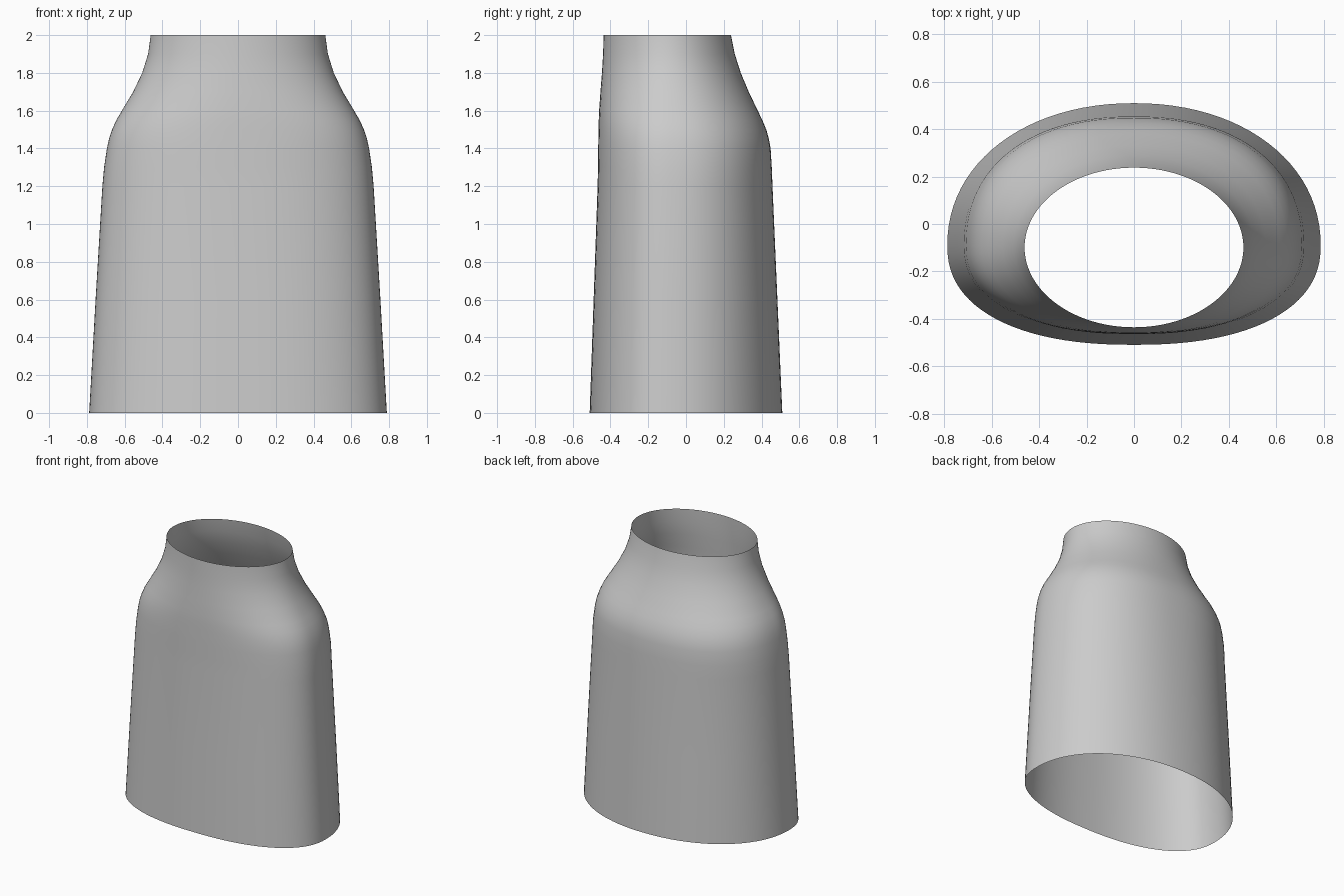
import bpy, bmesh
from math import sin, cos, tau

# Section profile: z, half width, front y, back y, y of widest point, front and back squareness
SECTIONS = [
    (0.00, 0.788, -0.510, 0.510, -0.090, 2.30, 2.10),
    (0.60, 0.754, -0.489, 0.484, -0.090, 2.30, 2.15),
    (1.20, 0.718, -0.468, 0.458, -0.090, 2.30, 2.20),
    (1.30, 0.709, -0.466, 0.454, -0.090, 2.30, 2.25),
    (1.40, 0.694, -0.465, 0.448, -0.090, 2.30, 2.25),
    (1.45, 0.683, -0.464, 0.439, -0.090, 2.30, 2.25),
    (1.50, 0.667, -0.463, 0.425, -0.090, 2.28, 2.22),
    (1.55, 0.644, -0.462, 0.404, -0.090, 2.25, 2.20),
    (1.60, 0.615, -0.460, 0.380, -0.090, 2.20, 2.15),
    (1.70, 0.555, -0.453, 0.332, -0.092, 2.12, 2.08),
    (1.80, 0.507, -0.445, 0.290, -0.095, 2.05, 2.03),
    (1.90, 0.476, -0.439, 0.258, -0.097, 2.00, 2.00),
    (2.00, 0.462, -0.436, 0.238, -0.099, 2.00, 2.00),
]
SIDES = 96


def power(v, n):
    return (1 if v >= 0 else -1) * abs(v) ** (2 / n)


def ring(bm, z, half, front, back, mid, n_front, n_back):
    verts = []
    for i in range(SIDES):
        c, s = cos(tau * i / SIDES), sin(tau * i / SIDES)
        n, reach = (n_back, back - mid) if s >= 0 else (n_front, mid - front)
        verts.append(bm.verts.new((half * power(c, n), mid + reach * power(s, n), z)))
    return verts


# Open sleeve lofted through the sections
bm = bmesh.new()
rings = [ring(bm, *s) for s in SECTIONS]
for low, high in zip(rings, rings[1:]):
    for i in range(SIDES):
        j = (i + 1) % SIDES
        bm.faces.new((low[i], low[j], high[j], high[i])).smooth = True
mesh = bpy.data.meshes.new("tapered_sleeve")
bm.to_mesh(mesh)
bm.free()
sleeve = bpy.data.objects.new("tapered_sleeve", mesh)
bpy.context.collection.objects.link(sleeve)
